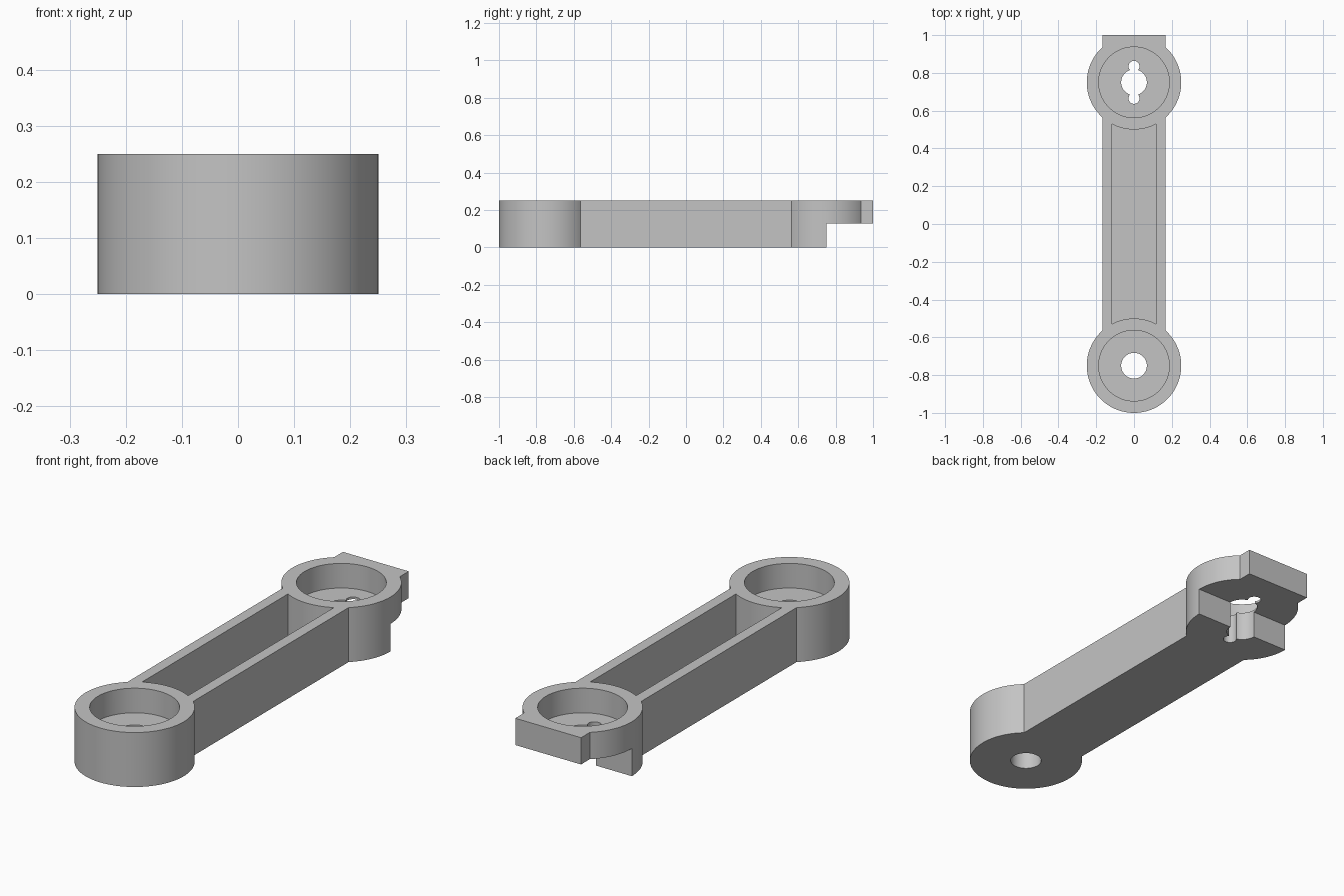
import bpy
import math

if "Cube" in bpy.data.objects:
    bpy.data.objects.remove(bpy.data.objects["Cube"], do_unlink=True)

HEIGHT = 0.25
END_Y = 0.75        # distance of each ring from the middle
RING_R = 0.25
BAR_X = 0.167       # half width of the bar
STEP_Z = 0.127      # underside of the stepped end
POCKET_Z = 0.137    # floor of the round pockets
CHANNEL_Z = 0.05    # floor of the long channel

grey = bpy.data.materials.new("plain grey")
grey.use_nodes = True
colour = (0.55, 0.55, 0.55, 1)
grey.diffuse_color = colour
grey.node_tree.nodes["Principled BSDF"].inputs["Base Color"].default_value = colour


def box(name, half_x, y0, y1, z0, z1):
    bpy.ops.mesh.primitive_cube_add(size=1, location=(0, (y0 + y1) / 2, (z0 + z1) / 2))
    ob = bpy.context.object
    ob.name = name
    ob.scale = (2 * half_x, y1 - y0, z1 - z0)
    bpy.ops.object.transform_apply(location=True, rotation=True, scale=True)
    return ob


def cylinder(name, radius, y, z0, z1, sides=96):
    bpy.ops.mesh.primitive_cylinder_add(vertices=sides, radius=radius, depth=z1 - z0,
                                        location=(0, y, (z0 + z1) / 2))
    ob = bpy.context.object
    ob.name = name
    bpy.ops.object.transform_apply(location=True, rotation=True, scale=True)
    return ob


def combine(target, other, operation):
    mod = target.modifiers.new(operation.lower(), "BOOLEAN")
    mod.operation = operation
    mod.solver = "EXACT"
    mod.object = other
    bpy.context.view_layer.objects.active = target
    bpy.ops.object.modifier_apply(modifier=mod.name)
    bpy.data.objects.remove(other, do_unlink=True)


# Bar with a square tab at the back, and a ring at each end
arm = box("link_arm", BAR_X, -END_Y, 1, 0, HEIGHT)
for y in (-END_Y, END_Y):
    combine(arm, cylinder("ring", RING_R, y, 0, HEIGHT), "UNION")

# Long channel whose ends follow the rings
channel = box("channel_cutter", 0.117, -0.6, 0.6, CHANNEL_Z, HEIGHT + 0.1)
for y in (-END_Y, END_Y):
    combine(channel, cylinder("channel_end", RING_R, y, -0.1, HEIGHT + 0.2), "DIFFERENCE")
combine(arm, channel, "DIFFERENCE")

# Step under the back end
combine(arm, box("step_cutter", 0.4, END_Y, 1.2, -0.1, STEP_Z), "DIFFERENCE")

# Round pockets and shaft holes
for y in (-END_Y, END_Y):
    combine(arm, cylinder("pocket_cutter", 0.187, y, POCKET_Z, HEIGHT + 0.1), "DIFFERENCE")
    combine(arm, cylinder("hole_cutter", 0.068, y, -0.1, HEIGHT + 0.2, 64), "DIFFERENCE")

# Small key notches beside the back hole
for side in (-1, 1):
    notch = cylinder("notch_cutter", 0.029, END_Y + side * 0.085, -0.1, HEIGHT + 0.2, 32)
    combine(arm, notch, "DIFFERENCE")

# Colour and shading
arm.data.materials.clear()
arm.data.materials.append(grey)
for face in arm.data.polygons:
    face.material_index = 0
bpy.ops.object.select_all(action="DESELECT")
arm.select_set(True)
bpy.context.view_layer.objects.active = arm
bpy.ops.object.shade_smooth_by_angle(angle=math.radians(30))
